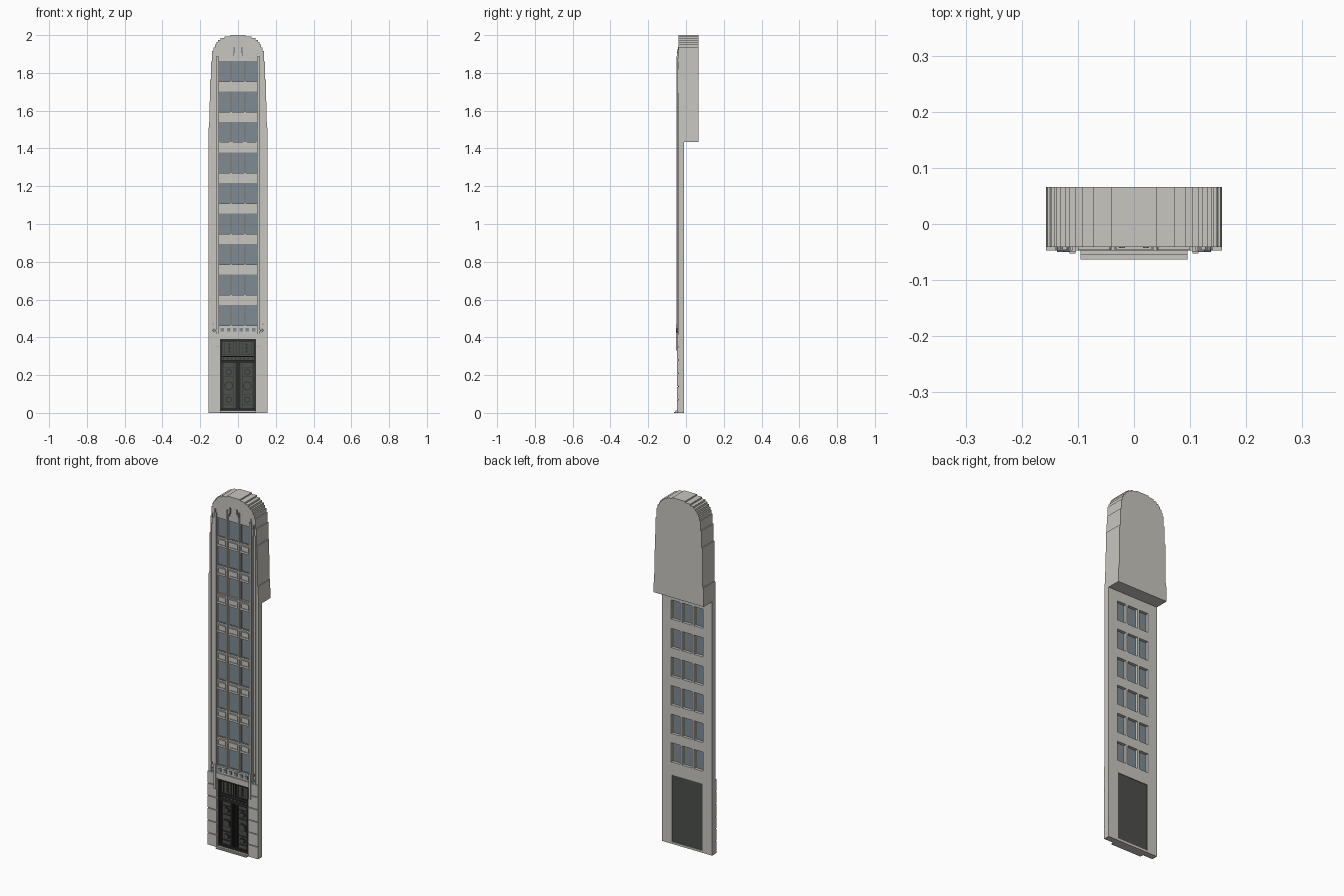
import bpy, bmesh, math
from mathutils import Matrix

old = bpy.data.objects.get("Cube")
if old:
    bpy.data.objects.remove(old, do_unlink=True)


def material(name, rgb):
    m = bpy.data.materials.new(name)
    m.use_nodes = True
    m.diffuse_color = (*rgb, 1)
    m.node_tree.nodes["Principled BSDF"].inputs["Base Color"].default_value = (*rgb, 1)
    return m


STONE = material("pale stone", (0.58, 0.565, 0.525))
GLASS = material("blue grey glass", (0.21, 0.26, 0.29))
DOOR = material("dark bronze", (0.075, 0.08, 0.072))
TRIM = material("blackened trim", (0.035, 0.038, 0.034))


def finish(name, bm, mat):
    bmesh.ops.recalc_face_normals(bm, faces=bm.faces)
    mesh = bpy.data.meshes.new(name)
    bm.to_mesh(mesh)
    bm.free()
    ob = bpy.data.objects.new(name, mesh)
    bpy.context.collection.objects.link(ob)
    mesh.materials.append(mat)
    return ob


def boxes(name, mat, items, mirror=False):
    """Join boxes given as (x0, x1, y0, y1, z0, z1); optionally repeat at -x."""
    bm = bmesh.new()
    items = list(items)
    if mirror:
        items += [(-b, -a, *rest) for a, b, *rest in items]
    for x0, x1, y0, y1, z0, z1 in items:
        mat4 = Matrix.Translation(((x0 + x1) / 2, (y0 + y1) / 2, (z0 + z1) / 2)) \
            @ Matrix.Diagonal((x1 - x0, y1 - y0, z1 - z0, 1))
        bmesh.ops.create_cube(bm, size=1, matrix=mat4)
    return finish(name, bm, mat)


def border(x0, x1, z0, z1, w, y0, y1):
    """Four boxes forming a rectangular frame."""
    return [(x0, x0 + w, y0, y1, z0, z1), (x1 - w, x1, y0, y1, z0, z1),
            (x0 + w, x1 - w, y0, y1, z0, z0 + w), (x0 + w, x1 - w, y0, y1, z1 - w, z1)]


def discs(name, mat, items, sides, y0, y1):
    """Upright polygon plates given as (x, z, radius)."""
    bm = bmesh.new()
    for x, z, r in items:
        bmesh.ops.create_cone(bm, cap_ends=True, segments=sides, radius1=r, radius2=r, depth=y1 - y0,
                              matrix=Matrix.Translation((x, (y0 + y1) / 2, z))
                              @ Matrix.Rotation(math.pi / 2, 4, 'X'))
    return finish(name, bm, mat)


def cut(target, cutter):
    mod = target.modifiers.new("openings", 'BOOLEAN')
    mod.operation, mod.solver, mod.object = 'DIFFERENCE', 'EXACT', cutter
    cutter.hide_render = True
    cutter.hide_set(True)
    cutter.display_type = 'WIRE'


FRONT, BACK, SPLIT = -0.041, -0.01, 1.435
COLUMNS = [(-0.1, -0.043), (-0.031, 0.031), (0.043, 0.1)]
ROWS = [(0.4615 + 0.1615 * i, 0.570 + 0.1615 * i) for i in range(9)]

# Thin lower wall, open behind the windows and the door
wall = boxes("lower_wall", STONE, [(-0.157, 0.157, FRONT, BACK, 0, SPLIT)])
cut(wall, boxes("lower_cutter", STONE,
                [(a, b, -0.1, 0.05, c, d) for a, b in COLUMNS for c, d in ROWS[:6]]
                + [(-0.095, 0.095, -0.1, 0.05, 0.012, 0.39)]))

# Deep upper block with a stepped round crown
steps = [(0.157, 1.54), (0.151, 1.765), (0.143, 1.86), (0.138, 1.915), (0.131, 1.935),
         (0.123, 1.95), (0.115, 1.963), (0.105, 1.974), (0.092, 1.984), (0.072, 1.993), (0.04, 2.0)]
side, low = [], SPLIT
for half, top in steps:
    side += [(half, low), (half - (0.003 if top < 1.8 else 0), top)]
    low = top
bm = bmesh.new()
outline = side + [(-x, z) for x, z in reversed(side)]
face = bm.faces.new([bm.verts.new((x, FRONT, z)) for x, z in outline])
ext = bmesh.ops.extrude_face_region(bm, geom=[face])
bmesh.ops.translate(bm, vec=(0, 0.066 - FRONT, 0),
                    verts=[v for v in ext["geom"] if isinstance(v, bmesh.types.BMVert)])
crown = finish("upper_block", bm, STONE)
cut(crown, boxes("upper_cutter", STONE,
                 [(a, b, -0.1, -0.02, c, d) for a, b in COLUMNS for c, d in ROWS[6:]]))

# Windows
openings = [(a, b, c, d) for a, b in COLUMNS for c, d in ROWS]
boxes("window_glass", GLASS, [(a, b, -0.031, -0.026, c, d) for a, b, c, d in openings])
boxes("window_frames", GLASS, [p for o in openings for p in border(*o, 0.004, -0.034, -0.031)])

# Raised ribs between windows, and piers on both sides
boxes("window_ribs", STONE, [(0.032, 0.042, -0.047, FRONT, 0.4615, 1.9),
                             (0.034, 0.040, -0.047, FRONT, 1.9, 1.925)], mirror=True)
boxes("side_piers", STONE, [(0.103, 0.116, -0.049, FRONT, 0.42, 1.89),
                            (0.119, 0.127, -0.046, FRONT, 0.42, 1.86),
                            (0.137, 0.141, -0.046, FRONT, 0.42, 1.82)], mirror=True)
boxes("pier_drops", STONE, [(0.104, 0.115, -0.053, FRONT, 0.33, 0.47)], mirror=True)

# Framed spandrel panels and sills
spandrels = [(a, b, r[1] + 0.009, r[1] + 0.043) for a, b in COLUMNS for r in ROWS[:-1]]
boxes("spandrel_frames", STONE,
      [p for a, b, c, d in spandrels for p in border(a + 0.003, b - 0.003, c, d, 0.005, -0.045, FRONT)])
boxes("window_sills", STONE, [(a, b, -0.046, FRONT, c - 0.007, c) for a, b, c, d in openings])

# Crown slots
boxes("crown_slots", GLASS, [(0.016, 0.025, -0.0425, FRONT, 1.905, 1.938),
                             (0.022, 0.027, -0.0425, FRONT, 1.89, 1.91)], mirror=True)
boxes("crown_fins", STONE, [(0.110, 0.114, -0.047, FRONT, 1.82, 1.91),
                            (0.128, 0.131, -0.047, FRONT, 1.82, 1.88)], mirror=True)

# Coursed stone blocks beside the door
boxes("base_blocks", STONE, [(0.1, 0.157, -0.047, FRONT, 0.07 * i + 0.002, 0.07 * i + 0.068)
                             for i in range(6)], mirror=True)
boxes("door_lintel", STONE, [(-0.1, 0.1, -0.047, FRONT, 0.392, 0.422)])

# Small squares and diamonds above the door
boxes("frieze_squares", GLASS, [(x - 0.009, x + 0.009, -0.046, FRONT, 0.432, 0.45)
                                for x in (0.0165, 0.05, 0.083)], mirror=True)
discs("frieze_diamonds", GLASS, [(s * 0.126, 0.437, 0.011) for s in (-1, 1)], 4, -0.05, FRONT)
boxes("frieze_studs", GLASS, [(0.129, 0.136, -0.048, FRONT, 0.464, 0.474)], mirror=True)

# Door: backing, outer frame, transom, and two decorated leaves
boxes("door_backing", DOOR, [(-0.095, 0.095, -0.028, -0.014, 0.012, 0.39)])
boxes("door_frame", TRIM, border(-0.095, 0.095, 0.012, 0.39, 0.007, -0.043, -0.028)
      + [(-0.088, 0.088, -0.041, -0.028, 0.272, 0.279), (-0.088, 0.088, -0.041, -0.028, 0.296, 0.302)])
boxes("transom_studs", TRIM, [(0.022 * i + 0.007, 0.022 * i + 0.015, -0.033, -0.028, 0.283, 0.292)
                              for i in range(4)], mirror=True)
boxes("transom_panels", TRIM, border(0.005, 0.086, 0.306, 0.38, 0.004, -0.034, -0.028)
      + [(x, x + 0.003, -0.032, -0.028, 0.312, 0.375) for x in (0.02, 0.068)], mirror=True)
discs("transom_chevrons", TRIM, [(s * 0.0455, z, 0.011) for s in (-1, 1) for z in (0.325, 0.343, 0.361)],
      3, -0.032, -0.028)
boxes("door_leaves", TRIM, border(0.003, 0.087, 0.02, 0.27, 0.004, -0.036, -0.028)
      + [(x, x + 0.003, -0.034, -0.028, 0.026, 0.265) for x in (0.012, 0.02, 0.078)]
      + [(0.024, 0.078, -0.033, -0.028, z, z + 0.003) for z in (0.045, 0.095, 0.19, 0.24)], mirror=True)
centres = [(s * 0.049, z) for s in (-1, 1) for z in (0.07, 0.1435, 0.217)]
discs("leaf_medallions", TRIM, [(x, z, 0.025 if 0.1 < z < 0.2 else 0.018) for x, z in centres],
      8, -0.033, -0.028)
discs("medallion_centres", DOOR, [(x, z, 0.019 if 0.1 < z < 0.2 else 0.012) for x, z in centres],
      8, -0.035, -0.028)

# Entrance steps
boxes("entrance_steps", STONE, [(-0.095, 0.095, -0.063, FRONT, 0, 0.006),
                                (-0.095, 0.095, -0.055, FRONT, 0.006, 0.012)])
